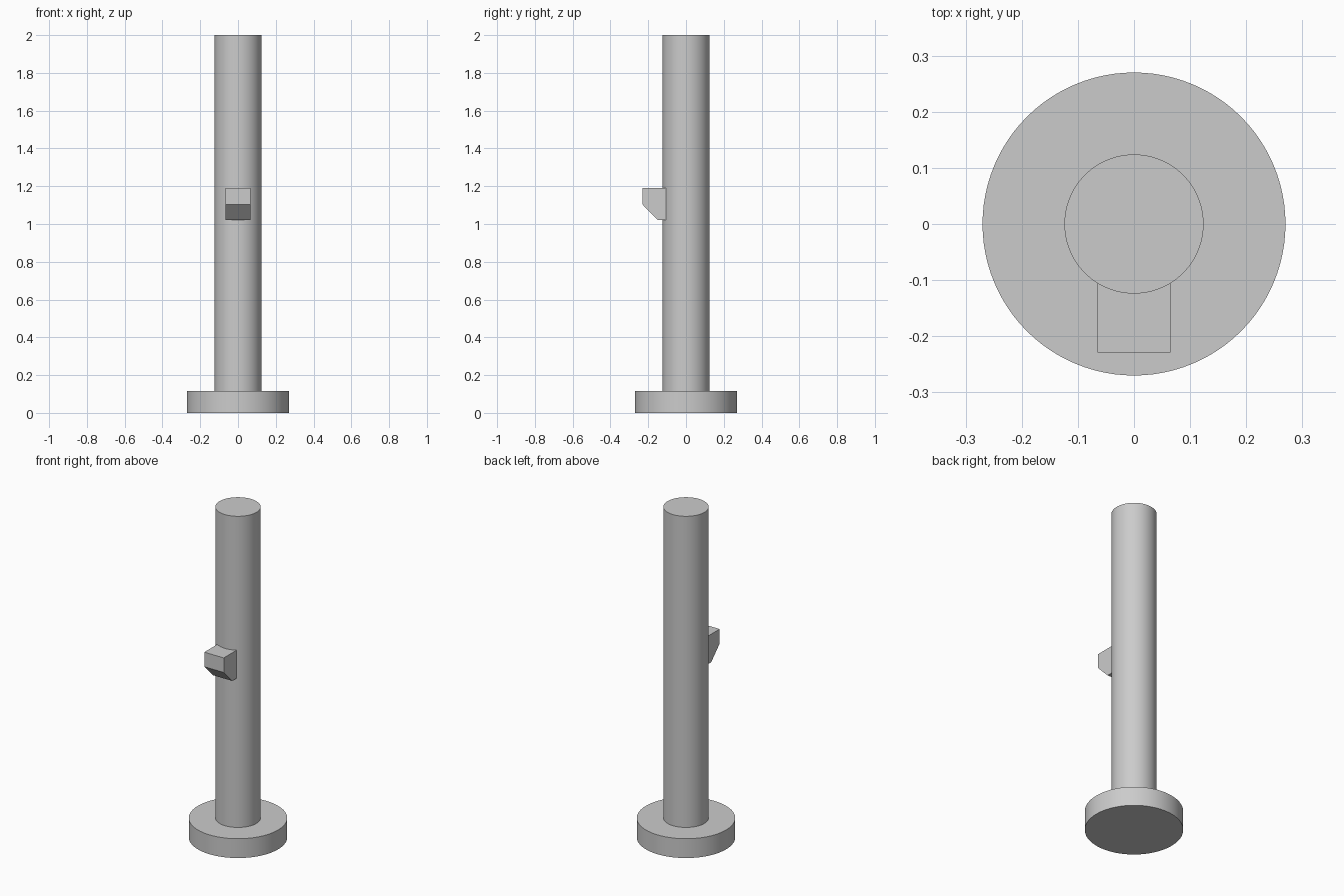
import bpy
import bmesh
import math

cube = bpy.data.objects.get("Cube")
if cube:
    bpy.data.objects.remove(cube, do_unlink=True)

# Single plain grey material
GREY = (0.6, 0.6, 0.6, 1.0)
grey = bpy.data.materials.new("plain_grey")
grey.use_nodes = True
grey.diffuse_color = GREY
grey.node_tree.nodes["Principled BSDF"].inputs["Base Color"].default_value = GREY


def cylinder(name, radius, bottom, top):
    """Smooth upright cylinder between two heights."""
    bpy.ops.mesh.primitive_cylinder_add(
        vertices=96, radius=radius, depth=top - bottom,
        location=(0, 0, (bottom + top) / 2))
    obj = bpy.context.object
    obj.name = name
    obj.data.materials.append(grey)
    bpy.ops.object.shade_smooth_by_angle(angle=math.radians(30))
    return obj


def side_prism(name, profile, half_width):
    """Flat-sided prism: a (y, z) profile extruded across x."""
    bm = bmesh.new()
    face = bm.faces.new([bm.verts.new((-half_width, y, z)) for y, z in profile])
    extruded = bmesh.ops.extrude_face_region(bm, geom=[face])["geom"]
    verts = [g for g in extruded if isinstance(g, bmesh.types.BMVert)]
    bmesh.ops.translate(bm, verts=verts, vec=(2 * half_width, 0, 0))
    bmesh.ops.recalc_face_normals(bm, faces=bm.faces)
    mesh = bpy.data.meshes.new(name)
    bm.to_mesh(mesh)
    bm.free()
    mesh.materials.append(grey)
    obj = bpy.data.objects.new(name, mesh)
    bpy.context.collection.objects.link(obj)
    return obj


# Round foot and tall column
cylinder("base_disc", 0.27, 0, 0.117)
cylinder("column", 0.124, 0.117, 2.0)

# Small front bracket with a sloped underside
side_prism("front_bracket",
           [(-0.105, 1.02), (-0.148, 1.02), (-0.229, 1.102),
            (-0.229, 1.19), (-0.105, 1.19)], 0.065)
